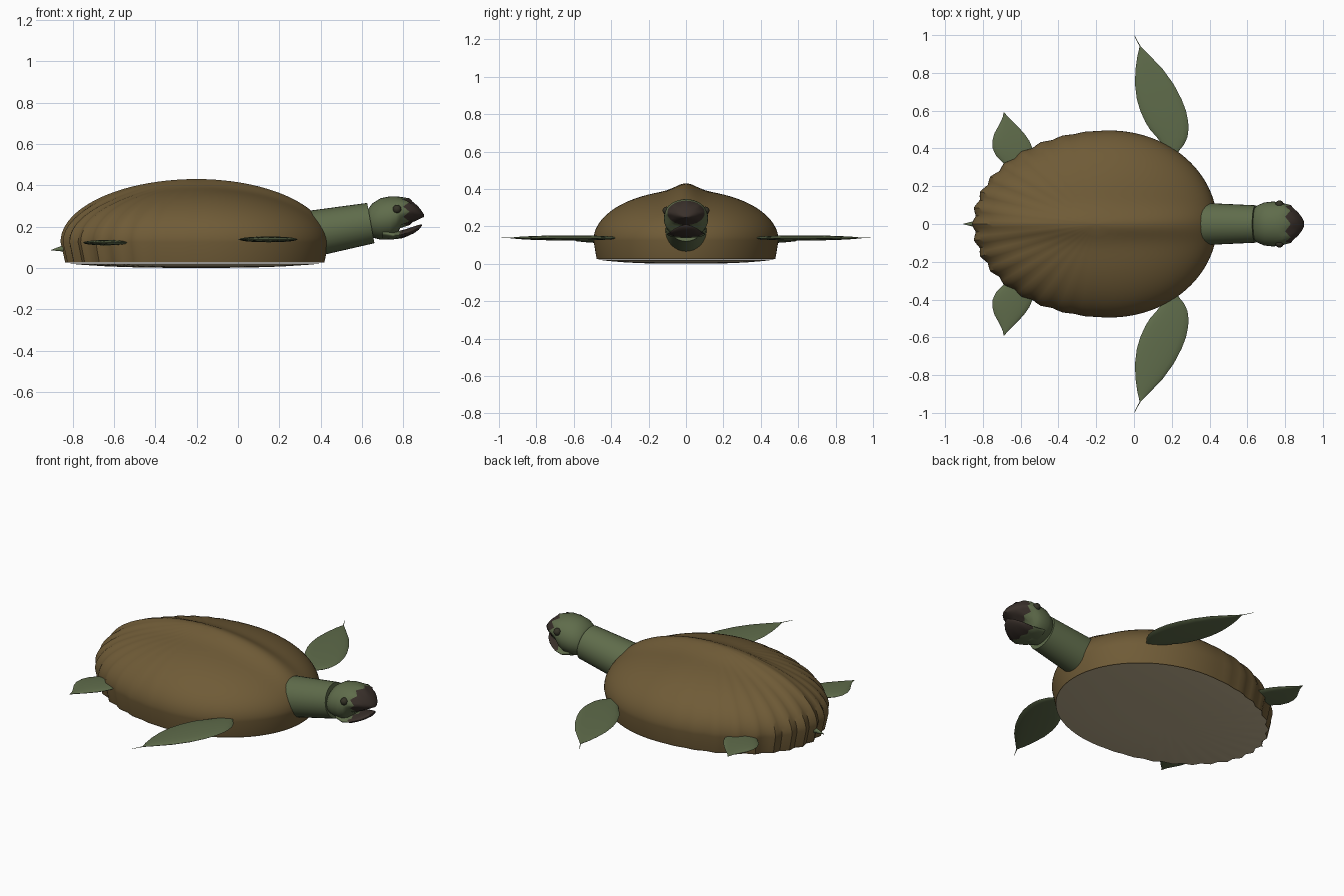
import bpy, bmesh, math
from mathutils import Vector

if "Cube" in bpy.data.objects:
    bpy.data.objects.remove(bpy.data.objects["Cube"])


def material(name, rgb):
    m = bpy.data.materials.new(name)
    m.diffuse_color = (*rgb, 1)
    m.use_nodes = True
    m.node_tree.nodes["Principled BSDF"].inputs["Base Color"].default_value = m.diffuse_color
    return m


BROWN = material("shell brown", (0.16, 0.105, 0.038))
GREEN = material("skin green", (0.115, 0.15, 0.07))
CREAM = material("belly cream", (0.53, 0.44, 0.28))
DARK = material("beak dark brown", (0.042, 0.03, 0.024))
EYE = material("eye dark olive", (0.035, 0.033, 0.02))


def loft(name, rings, mats, rule=None, caps=True, angle=40):
    """Skin closed rings of equal length; rule(ring index, face) picks the material."""
    bm = bmesh.new()
    loops = [[bm.verts.new(p) for p in r] for r in rings]
    n = len(rings[0])
    for i in range(len(loops) - 1):
        for j in range(n):
            k = (j + 1) % n
            f = bm.faces.new((loops[i][j], loops[i][k], loops[i + 1][k], loops[i + 1][j]))
            f.material_index = rule(i) if rule else 0
    if caps:
        for i, r in ((0, loops[0]), (len(loops) - 2, loops[-1])):
            f = bm.faces.new(r)
            f.material_index = rule(i) if rule else 0
    bmesh.ops.recalc_face_normals(bm, faces=bm.faces)
    me = bpy.data.meshes.new(name)
    bm.to_mesh(me)
    bm.free()
    for m in mats:
        me.materials.append(m)
    ob = bpy.data.objects.new(name, me)
    bpy.context.collection.objects.link(ob)
    bpy.context.view_layer.objects.active = ob
    ob.select_set(True)
    bpy.ops.object.shade_smooth_by_angle(angle=math.radians(angle))
    ob.select_set(False)
    return ob


# Shell: egg-shaped rim with scallops growing towards the back
N = 144
CX = -0.2


def rim(j, t, z=None):
    a = 2 * math.pi * j / N
    c, s = math.cos(a), math.sin(a)
    back = max(0.0, -c)
    wave = 1 + 0.013 * min(1, back * 1.6) * math.cos(36 * a)
    x = -0.13 + (0.57 if c > 0 else 0.72) * c * wave
    y = 0.495 * s * wave
    x, y = CX + (x - CX) * t, y * t
    if z is None:  # dome height with a central keel
        keel = 0.037 * math.exp(-(y / 0.075) ** 2)
        z = 0.125 + (0.268 + keel) * math.sqrt(max(0, 1 - t * t))
    return (x, y, z)


def rim_ring(t, z=None):
    return [rim(j, t, z) for j in range(N)]


dome = [rim_ring(math.cos(math.pi / 2 * i / 22)) for i in range(22)]
loft("shell", [rim_ring(0.965, 0.025)] + dome + [rim_ring(0.005)], [BROWN], angle=35)

# Belly plate, bulging slightly downwards
loft("belly_plate", [rim_ring(t, 0.025 * t ** 3) for t in (0.964, 0.85, 0.65, 0.4, 0.15, 0.01)],
     [CREAM])

# Neck, tapering and tilted upwards
def tube(name, a, b, ra, rb, mat, n=32):
    a, b = Vector(a), Vector(b)
    q = (b - a).to_track_quat("Z", "Y")
    rings = [[c + q @ Vector((r * math.cos(2 * math.pi * j / n), r * math.sin(2 * math.pi * j / n), 0))
              for j in range(n)] for c, r in ((a, ra), (b, rb))]
    return loft(name, rings, [mat])


tube("neck", (0.30, 0, 0.155), (0.643, 0, 0.217), 0.115, 0.099, GREEN)
tube("tail", (-0.80, 0, 0.1), (-0.905, 0, 0.086), 0.026, 0.001, GREEN, 12)


# Head and jaw: oval sections given as x, top, bottom, half width
def oval(x, top, bottom, w, zigzag=0, n=32):
    pts = []
    for j in range(n):
        a = 2 * math.pi * j / n
        dx = zigzag * (abs(j % 4 - 2) - 1)
        pts.append((x + dx, w * math.cos(a), (top + bottom) / 2 + (top - bottom) / 2 * math.sin(a)))
    return pts


head = [(0.622, .26, .19, .045), (0.63, .285, .165, .075), (0.65, .312, .147, .097),
        (0.69, .337, .137, .114), (0.735, .346, .137, .119), (0.765, .346, .155, .116),
        (0.785, .344, .192, .112), (0.815, .337, .207, .1, 0.015), (0.845, .321, .221, .083),
        (0.87, .3, .232, .06), (0.89, .275, .242, .034), (0.901, .257, .247, .01)]
loft("head", [oval(*s) for s in head], [GREEN, DARK], lambda i: int(i >= 7), angle=60)
jaw = [(0.70, .2, .139, .09), (0.75, .178, .138, .102), (0.785, .18, .143, .093, 0.008),
       (0.82, .19, .153, .08), (0.85, .2, .167, .062), (0.875, .208, .184, .038), (0.89, .211, .203, .01)]
loft("lower_jaw", [oval(*s) for s in jaw], [GREEN, DARK], lambda i: int(i >= 2), angle=60)

# Flippers: leaf outlines given as y, rear x, front x, with a lens section
FRONT = [(.34, .2, .21), (.39, .17, .24), (.42, .15, .265), (.46, .12, .283), (.50, .085, .288),
         (.54, .06, .287), (.60, .033, .275), (.66, .015, .252), (.74, .005, .21), (.82, .008, .152),
         (.89, .018, .085), (.94, .03, .036), (.97, .014, .018), (1.0, .0, .002)]
HIND = [(.27, -.64, -.56), (.32, -.69, -.53), (.36, -.73, -.53), (.40, -.748, -.537),
        (.44, -.75, -.554), (.48, -.739, -.582), (.52, -.717, -.619), (.55, -.701, -.648),
        (.57, -.694, -.67), (.59, -.69, -.686)]


def flipper(name, stations, side, z, thick):
    rings = []
    widest = max(b - a for _, a, b in stations)
    for y, a, b in stations:
        h = thick * ((b - a) / widest) ** 0.6
        ring = []
        for k in range(16):
            t = 2 * math.pi * k / 16
            ring.append(((a + b) / 2 + (b - a) / 2 * math.cos(t), side * y, z + h * math.sin(t)))
        rings.append(ring)
    loft(name, rings, [GREEN], angle=60)


for side, label in ((-1, "right"), (1, "left")):
    flipper(label + "_front_flipper", FRONT, side, 0.138, 0.014)
    flipper(label + "_hind_flipper", HIND, side, 0.122, 0.013)
    # Eye
    bpy.ops.mesh.primitive_uv_sphere_add(segments=20, ring_count=12, radius=0.021,
                                         location=(0.77, side * 0.104, 0.284))
    eye = bpy.context.object
    eye.name = label + "_eye"
    eye.data.materials.append(EYE)
    bpy.ops.object.shade_smooth()
    eye.select_set(False)
